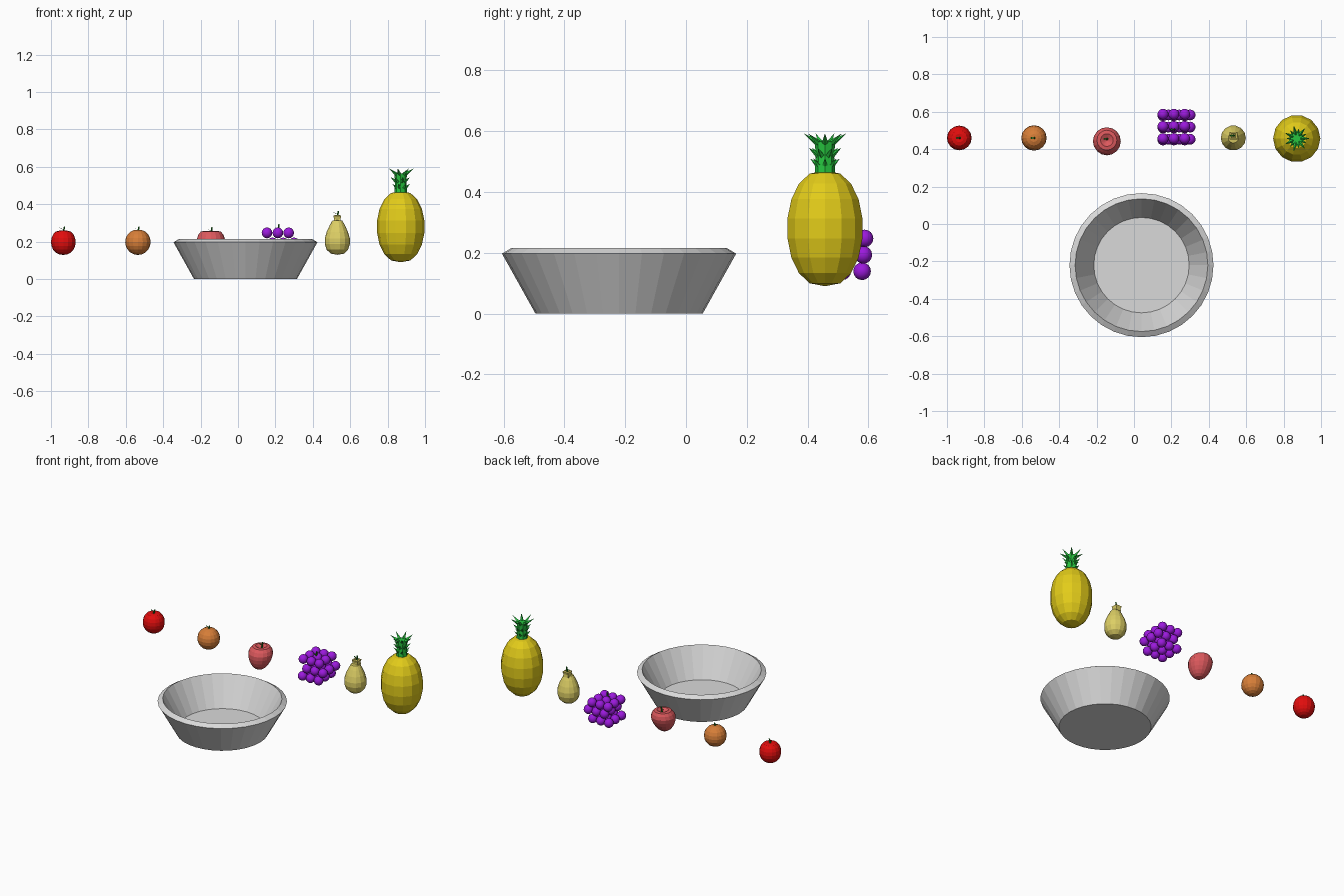
import bpy, bmesh, math
from mathutils import Vector, Matrix

cube = bpy.data.objects.get("Cube")
if cube:
    bpy.data.objects.remove(cube, do_unlink=True)


def material(name, rgb):
    m = bpy.data.materials.new(name)
    m.use_nodes = True
    m.diffuse_color = (*rgb, 1)
    m.node_tree.nodes["Principled BSDF"].inputs["Base Color"].default_value = (*rgb, 1)
    return m


GREY = material("bowl grey", (0.7, 0.7, 0.7))
RED = material("bright red", (0.76, 0.004, 0.004))
ORANGE = material("orange", (0.68, 0.21, 0.04))
PINK = material("soft red", (0.72, 0.1, 0.11))
PURPLE = material("purple", (0.33, 0.01, 0.72))
PEAR = material("pale yellow", (0.72, 0.62, 0.13))
GOLD = material("golden yellow", (0.76, 0.6, 0.01))
LEAF = material("leaf green", (0.02, 0.56, 0.05))
STEM = material("stem green", (0.01, 0.2, 0.01))


def finish(bm, name, mat, loc, smooth=False):
    bmesh.ops.recalc_face_normals(bm, faces=bm.faces)
    mesh = bpy.data.meshes.new(name)
    bm.to_mesh(mesh)
    bm.free()
    mesh.materials.append(mat)
    for p in mesh.polygons:
        p.use_smooth = smooth
    ob = bpy.data.objects.new(name, mesh)
    ob.location = loc
    bpy.context.collection.objects.link(ob)
    return ob


def lathe(name, profile, sides, mat, loc, shape=None):
    """Revolve (radius, height) points; radius 0 closes the surface with a pole."""
    bm = bmesh.new()
    rings = []
    for r, z in profile:
        if r == 0:
            rings.append([bm.verts.new((0, 0, z))] * sides)
        else:
            rings.append([bm.verts.new((r * math.cos(math.tau * i / sides),
                                        r * math.sin(math.tau * i / sides), z))
                          for i in range(sides)])
    for low, high in zip(rings, rings[1:]):
        for i in range(sides):
            j = (i + 1) % sides
            corners = list(dict.fromkeys((low[i], low[j], high[j], high[i])))
            bm.faces.new(corners)
    for ring in (rings[0], rings[-1]):
        if ring[0] is not ring[1]:
            bm.faces.new(ring)
    if shape:
        for v in bm.verts:
            shape(v.co)
    return finish(bm, name, mat, loc)


def round_profile(radius, half, steps, power=1.0, dimple=0.0):
    """Half outline of a rounded fruit, with an optional hollow at the top."""
    pts = []
    for k in range(steps + 1):
        a = math.pi * k / steps
        r = 0 if k in (0, steps) else radius * math.sin(a) ** power
        z = -half * math.cos(a)
        if z > 0:
            z -= dimple * max(0, 1 - r / (radius * 0.6))
        pts.append((r, z))
    return pts


def stem(name, loc, height, lean=0.006):
    bm = bmesh.new()
    bmesh.ops.create_cone(bm, cap_ends=True, segments=6, radius1=0.006,
                          radius2=0.004, depth=height)
    for v in bm.verts:
        if v.co.z > 0:
            v.co.x += lean
    # small leaf beside the stalk
    leaf = [bm.verts.new(p) for p in ((0, 0, 0), (-0.012, 0.006, 0.004),
                                      (-0.02, 0, 0.01), (-0.012, -0.006, 0.004))]
    bm.faces.new(leaf)
    finish(bm, name, STEM, loc)


ROW = 0.46

# Bowl with bevelled rim and hollow inside
lathe("bowl", [(0, 0), (0.275, 0), (0.385, 0.197), (0.355, 0.215),
               (0.255, 0.03), (0, 0.03)], 32, GREY, (0.04, -0.22, 0))

# Small round fruits
lathe("red_fruit", round_profile(0.066, 0.069, 10, 0.9, 0.012), 16, RED, (-0.934, ROW, 0.198))
stem("red_fruit_stem", (-0.934, ROW, 0.265), 0.03)
lathe("orange_fruit", round_profile(0.068, 0.069, 10, 1.0, 0.004), 16, ORANGE, (-0.535, ROW, 0.198))
stem("orange_fruit_stem", (-0.535, ROW, 0.267), 0.026)


# Heart-shaped fruit: wide shoulders, tapering and leaning forward at the foot
def heart(co):
    t = max(0, min(1, (co.z + 0.075) / 0.15))
    width = 0.72 + 0.3 * min(1, t * 1.5)
    co.x *= width
    co.y = co.y * width - 0.022 * (1 - t)


lathe("heart_fruit", round_profile(0.076, 0.077, 10, 0.7, 0.03), 16, PINK,
      (-0.145, 0.45, 0.192), heart)
stem("heart_fruit_stem", (-0.145, 0.455, 0.258), 0.04)

# Grape cluster: three layers, the middle one shifted sideways
bm = bmesh.new()
for layer in range(3):
    for row in range(3):
        for col in range(3):
            x = (col - 1) * 0.058 + (0.029 if layer == 1 else 0)
            y = (row - 1) * 0.065 + (layer - 1) * 0.004
            bmesh.ops.create_uvsphere(bm, u_segments=14, v_segments=8, radius=0.029,
                                      matrix=Matrix.Translation((x, y, (layer - 1) * 0.054)))
finish(bm, "grapes", PURPLE, (0.213, 0.518, 0.193), True)
stem("grape_stem", (0.213, 0.505, 0.27), 0.05)

# Pear with a narrow neck
lathe("pear", [(0, 0.13), (0.035, 0.136), (0.057, 0.157), (0.067, 0.187),
               (0.067, 0.217), (0.057, 0.252), (0.041, 0.287), (0.027, 0.312),
               (0, 0.316)], 14, PEAR, (0.531, ROW, 0))
lathe("pear_neck", [(0.027, 0.305), (0.024, 0.322), (0.03, 0.338), (0.018, 0.342),
                    (0.014, 0.334)], 4, PEAR, (0.531, 0.472, 0),
      lambda co: co.rotate(Matrix.Rotation(math.pi / 4, 3, 'Z')))
stem("pear_stem", (0.531, 0.472, 0.348), 0.034)

# Pineapple body
CENTRE = (0.87, 0.457, 0)
lathe("pineapple", round_profile(0.128, 0.192, 9, 0.85), 14, GOLD,
      (CENTRE[0], CENTRE[1], 0.28),
      lambda co: setattr(co, "z", max(-0.19, min(0.19, co.z))))

# Pineapple crown: core with tiers of pointed leaves
lathe("crown_core", [(0.034, 0.455), (0.03, 0.52), (0.034, 0.565)], 8, LEAF, CENTRE)
bm = bmesh.new()
for tier, (height, reach, rise) in enumerate(((0.48, 0.05, 0.03), (0.515, 0.055, 0.03),
                                              (0.555, 0.071, 0.037))):
    for i in range(7):
        a = math.tau * (i + tier * 0.5) / 7
        out = Vector((math.cos(a), math.sin(a), 0))
        side = Vector((-out.y, out.x, 0)) * 0.013
        base = out * 0.02 + Vector((0, 0, height))
        tip = bm.verts.new(out * reach + Vector((0, 0, height + rise)))
        root = [bm.verts.new(base + p) for p in
                (side, Vector((0, 0, 0.014)), -side, Vector((0, 0, -0.014)))]
        for k in range(4):
            bm.faces.new((root[k], root[(k + 1) % 4], tip))
        bm.faces.new(root)
finish(bm, "crown_leaves", LEAF, CENTRE)
